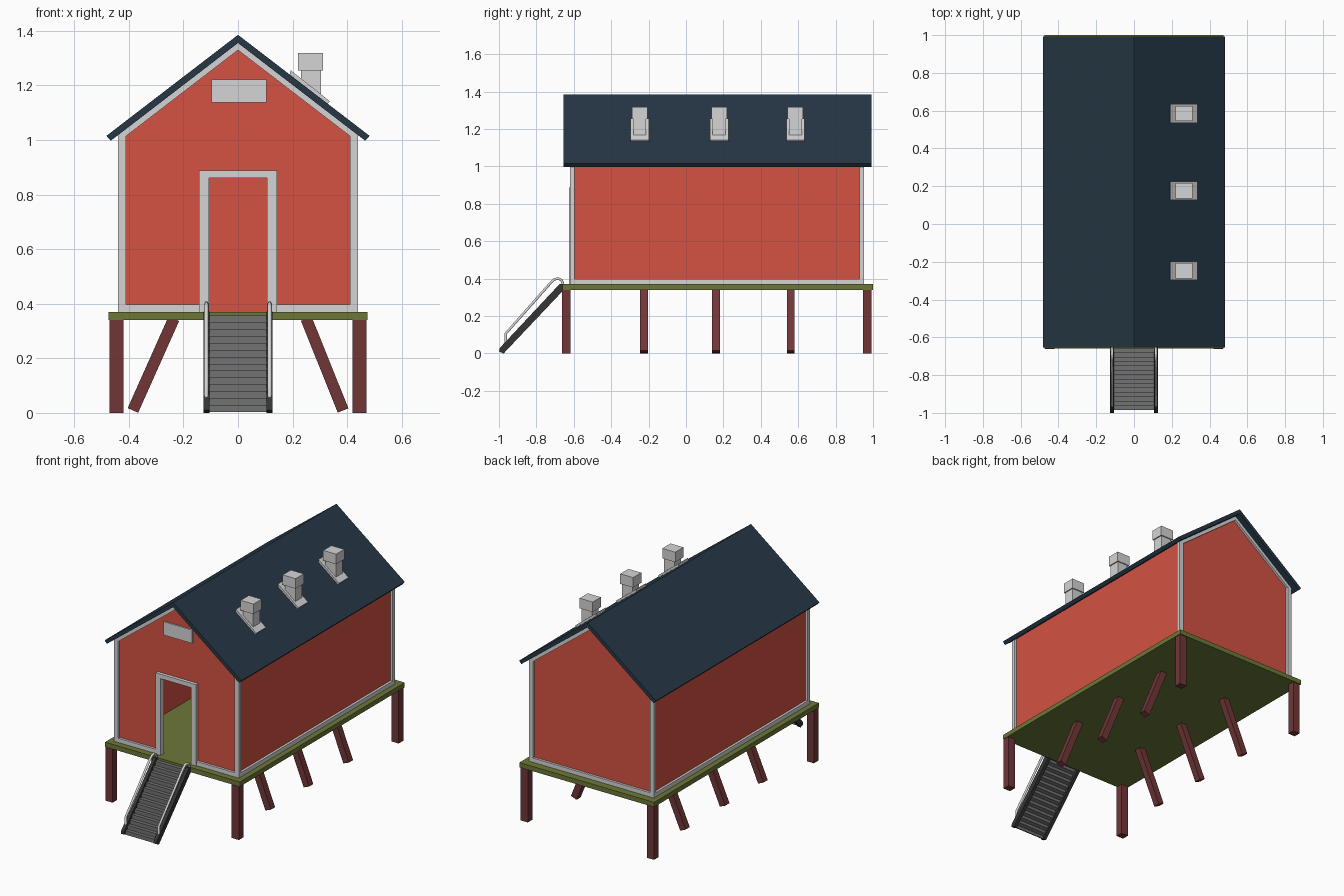
import bpy, bmesh, math
from mathutils import Vector

if "Cube" in bpy.data.objects:
    bpy.data.objects.remove(bpy.data.objects["Cube"])


def material(name, r, g, b):
    m = bpy.data.materials.new(name)
    m.diffuse_color = (r, g, b, 1)
    m.use_nodes = True
    m.node_tree.nodes["Principled BSDF"].inputs["Base Color"].default_value = m.diffuse_color
    return m


RED = material("red wall", 0.66, 0.085, 0.056)
TRIM = material("light grey trim", 0.66, 0.66, 0.66)
ROOF = material("dark blue roof", 0.019, 0.039, 0.060)
GREEN = material("olive floor", 0.150, 0.185, 0.038)
WOOD = material("brown red post", 0.165, 0.037, 0.038)
STEP = material("grey step", 0.17, 0.17, 0.17)
DARK = material("dark grey stringer", 0.036, 0.036, 0.036)


def prism(name, pts, axis, a, b, mat):
    """Extrude a 2D profile from a to b along 'x' (pts = y,z) or 'y' (pts = x,z)."""
    put = (lambda p, d: (d, p[0], p[1])) if axis == 'x' else (lambda p, d: (p[0], d, p[1]))
    bm = bmesh.new()
    A = [bm.verts.new(put(p, a)) for p in pts]
    B = [bm.verts.new(put(p, b)) for p in pts]
    bm.faces.new(A)
    bm.faces.new(B[::-1])
    n = len(pts)
    for i in range(n):
        bm.faces.new((A[i], B[i], B[(i + 1) % n], A[(i + 1) % n]))
    bmesh.ops.recalc_face_normals(bm, faces=bm.faces)
    me = bpy.data.meshes.new(name)
    bm.to_mesh(me)
    bm.free()
    me.materials.append(mat)
    ob = bpy.data.objects.new(name, me)
    bpy.context.collection.objects.link(ob)
    return ob


def box(name, x0, x1, y0, y1, z0, z1, mat):
    return prism(name, [(x0, z0), (x1, z0), (x1, z1), (x0, z1)], 'y', y0, y1, mat)


def mirrored(half):
    """Close a right-hand outline by mirroring it over x = 0."""
    return half + [(-x, z) for x, z in reversed(half) if x > 0]


FLOOR, APEX, SLOPE = 0.37, 1.355, 0.768


def under(x):
    return APEX - SLOPE * abs(x)


# Platform and corner posts
box("platform", -0.475, 0.475, -0.66, 1.0, 0.34, FLOOR, GREEN)
for s in (-1, 1):
    for y in (-0.64, 0.97):
        box("corner_post", s * 0.445 - 0.025, s * 0.445 + 0.025, y - 0.023, y + 0.023, 0, 0.34, WOOD)

# Slanted braces under the floor
for y in (-0.225, 0.16, 0.56):
    for s in (-1, 1):
        top = Vector((s * (0.235 if s < 0 else 0.25), 0.345))
        bot = Vector((s * 0.385, 0.009))
        d = (bot - top).normalized()
        p = Vector((-d.y, d.x)) * 0.021
        prism("slanted_brace", [top + p, bot + p, bot - p, top - p], 'y', y - 0.021, y + 0.021, WOOD)

# Walls: side panels and gable ends, the front one with a door opening
WX, YF, YB = 0.425, -0.605, 0.937
for s in (-1, 1):
    box("side_wall", s * WX - s * 0.012, s * WX, YF, YB, FLOOR, under(WX), RED)
gable = [(WX, FLOOR), (WX, under(WX)), (0, APEX)]
prism("back_wall", [(WX, FLOOR), (WX, under(WX)), (0, APEX), (-WX, under(WX)), (-WX, FLOOR)],
      'y', YB - 0.012, YB, RED)
half = [(0.11, 0.86), (0.11, FLOOR), (WX, FLOOR), (WX, under(WX)), (0, APEX)]
prism("front_wall", mirrored(half), 'y', YF, YF + 0.012, RED)

# Trim: corners, base boards and boards under the gable edges
TX = 0.44
for y0, y1 in ((-0.62, -0.596), (0.928, 0.952)):
    for s in (-1, 1):
        prism("corner_trim", [(s * 0.411, FLOOR), (s * TX, FLOOR), (s * TX, under(TX)), (s * 0.411, under(0.411))],
              'y', y0, y1, TRIM)
        prism("gable_trim", [(0, APEX), (s * TX, under(TX)), (s * TX, under(TX) - 0.026), (0, APEX - 0.026)],
              'y', y0, y1, TRIM)
for s in (-1, 1):
    box("side_base_trim", s * 0.413, s * TX, -0.61, 0.94, FLOOR, 0.397, TRIM)
    box("front_base_trim", s * 0.13, s * 0.43, -0.62, -0.6, FLOOR, 0.397, TRIM)
box("back_base_trim", -0.43, 0.43, 0.93, 0.952, FLOOR, 0.397, TRIM)

# Door frame and gable sign plate
prism("door_frame", [(0.107, FLOOR), (0.142, FLOOR), (0.142, 0.888), (-0.142, 0.888),
                     (-0.142, FLOOR), (-0.107, FLOOR), (-0.107, 0.86), (0.107, 0.86)],
      'y', -0.626, -0.59, TRIM)
box("gable_plate", -0.097, 0.105, -0.614, -0.605, 1.137, 1.222, TRIM)

# Roof: one chevron profile
prism("roof", [(0, 1.385), (0.482, 1.015), (0.466, 0.997), (0, APEX), (-0.466, 0.997), (-0.482, 1.015)],
      'y', -0.655, 0.992, ROOF)

# Roof vents: sloped flashing, stack and cap
for y in (-0.247, 0.177, 0.585):
    prism("vent_base", [(0.190, 1.232), (0.325, 1.128), (0.336, 1.142), (0.192, 1.256)],
          'y', y - 0.049, y + 0.049, TRIM)
    box("vent_stack", 0.231, 0.304, y - 0.034, y + 0.034, 1.14, 1.256, TRIM)
    box("vent_cap", 0.220, 0.311, y - 0.041, y + 0.041, 1.254, 1.318, TRIM)

# Stairs: folded sheet of steps between two stringers
N = 14
Y0, Z0, DY, DZ = -0.985, 0.004, 0.325 / N, 0.352 / N
upper, lower = [], []
for i in range(N):
    y, z = Y0 + i * DY, Z0 + i * DZ
    upper += [(y, z), (y, z + DZ)]
    lower += [(y + 0.007, z), (y + 0.007, z + DZ - 0.007)]
upper.append((Y0 + N * DY, Z0 + N * DZ))
lower.append((Y0 + N * DY, Z0 + N * DZ - 0.007))
prism("steps", upper + lower[::-1], 'x', -0.107, 0.107, STEP)
for s in (-1, 1):
    prism("stringer", [(-1.0, 0.01), (-0.975, 0.0), (-0.655, 0.338), (-0.655, 0.372), (-0.675, 0.372), (-0.995, 0.03)],
          'x', s * 0.105, s * 0.126, DARK)

# Handrails: bent tubes
path = [(-0.963, 0.035), (-0.963, 0.107), (-0.725, 0.376), (-0.705, 0.395), (-0.685, 0.401),
        (-0.667, 0.393), (-0.658, 0.376), (-0.657, 0.35)]
for s in (-1, 1):
    cu = bpy.data.curves.new("handrail", 'CURVE')
    cu.dimensions = '3D'
    cu.bevel_depth = 0.008
    cu.bevel_resolution = 1
    cu.use_fill_caps = True
    sp = cu.splines.new('POLY')
    sp.points.add(len(path) - 1)
    for pt, (y, z) in zip(sp.points, path):
        pt.co = (s * 0.116, y, z, 1)
    cu.materials.append(TRIM)
    bpy.context.collection.objects.link(bpy.data.objects.new("handrail", cu))
